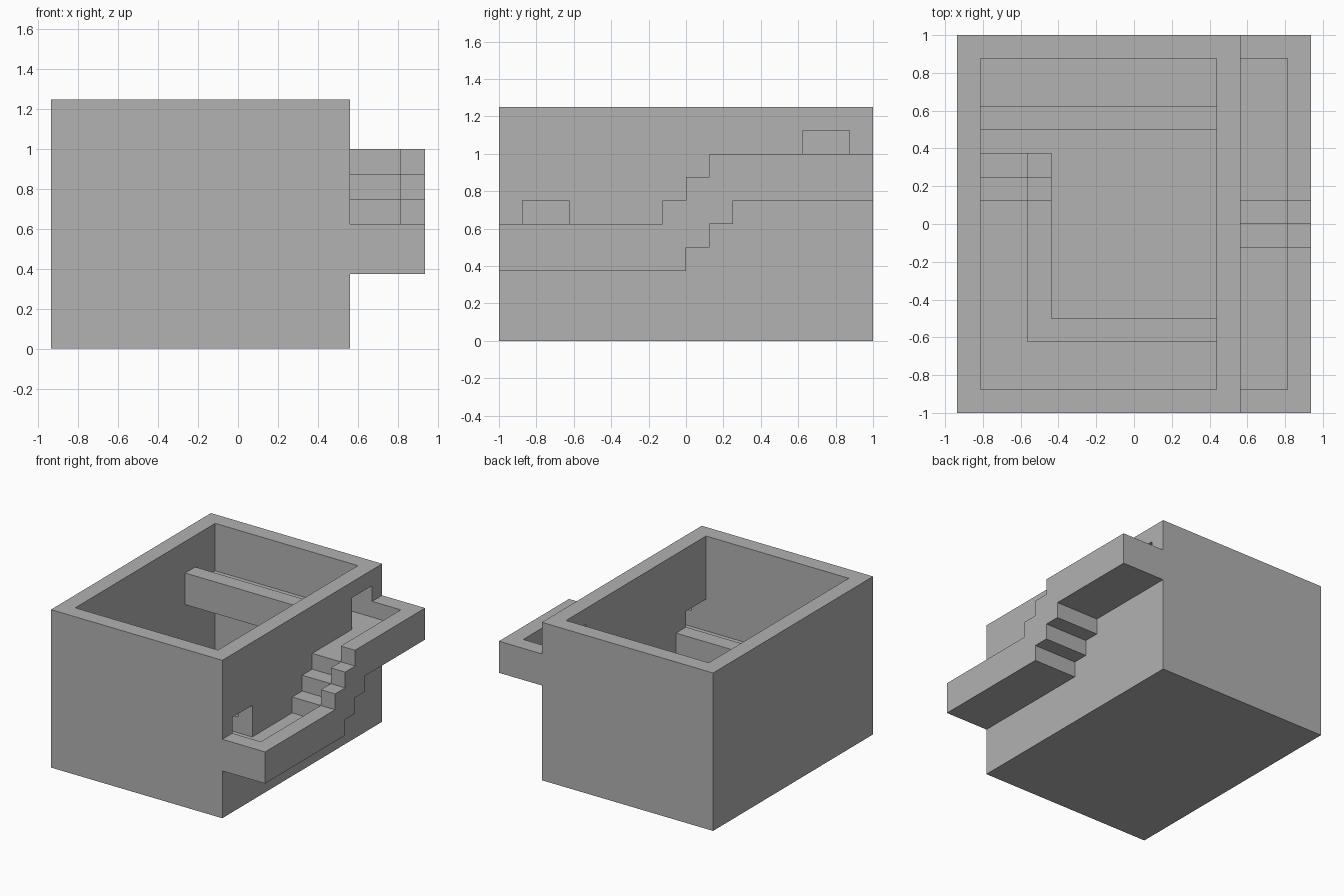
import bpy
import bmesh

U = 0.125  # one building module

if "Cube" in bpy.data.objects:
    bpy.data.objects.remove(bpy.data.objects["Cube"], do_unlink=True)

stone = bpy.data.materials.new("plain_grey")
stone.use_nodes = True
grey = (0.445, 0.445, 0.445, 1)
stone.diffuse_color = grey
stone.node_tree.nodes["Principled BSDF"].inputs["Base Color"].default_value = grey


def prism(name, x0, x1, profile):
    """Extrude a (y, z) profile, given in modules, from x0 to x1."""
    bm = bmesh.new()
    ring = [bm.verts.new(((x0 - 7.5) * U, y * U, z * U)) for y, z in profile]
    face = bm.faces.new(ring)
    ext = bmesh.ops.extrude_face_region(bm, geom=[face])
    verts = [v for v in ext["geom"] if isinstance(v, bmesh.types.BMVert)]
    bmesh.ops.translate(bm, verts=verts, vec=((x1 - x0) * U, 0, 0))
    bmesh.ops.recalc_face_normals(bm, faces=bm.faces)
    mesh = bpy.data.meshes.new(name)
    bm.to_mesh(mesh)
    bm.free()
    mesh.materials.append(stone)
    ob = bpy.data.objects.new(name, mesh)
    bpy.context.collection.objects.link(ob)
    return ob


def rect(y0, y1, z0, z1):
    return [(y0, z0), (y1, z0), (y1, z1), (y0, z1)]


def flight(y, z, steps, rise):
    """Corner points of a flight of steps that starts at (y, z)."""
    pts = []
    for i in range(steps):
        pts += [(y + i, z + i * rise), (y + i, z + (i + 1) * rise)]
    return pts


def combine(target, tool, operation="DIFFERENCE"):
    mod = target.modifiers.new("shape", "BOOLEAN")
    mod.operation = operation
    mod.solver = "EXACT"
    mod.object = tool
    bpy.context.view_layer.objects.active = target
    bpy.ops.object.modifier_apply(modifier=mod.name)
    bpy.data.objects.remove(tool, do_unlink=True)


# Open-topped walls with a floor and two doorways
walls = prism("walls", 0, 12, rect(-8, 8, 0, 10))
combine(walls, prism("cavity", 1, 11, rect(-7, 7, 1, 11)))
combine(walls, prism("lower_doorway", 10, 13, rect(-7, -5, 4, 6)))
combine(walls, prism("upper_doorway", 10, 13, rect(5, 7, 7, 9)))

# Outer balcony that climbs between the doorways, hollowed to leave a parapet
underside = flight(0, 3, 3, 1)[::-1]
balcony = prism("outer_balcony", 12, 15,
                [(-8, 5)] + flight(-1, 5, 3, 1) + [(8, 8), (8, 6)] + underside + [(-8, 3)])
combine(balcony, prism("balcony_path", 11, 14,
                       [(-7, 4)] + flight(-1, 4, 3, 1) + [(7, 7), (7, 12), (-7, 12)]))

# Upper inner walkway with its parapet
prism("upper_walkway", 1, 11, [(4, 6), (7, 6), (7, 7), (5, 7), (5, 8), (4, 8)])

# Lower inner walkway, turning the corner and stepping down to the floor
stairs = prism("lower_walkway", 1, 4,
               [(-7, 5)] + flight(1, 5, 2, -1) + [(3, 3), (3, 1)]
               + flight(0, 3, 2, -1)[::-1] + [(-7, 3)])
combine(stairs, prism("front_run", 4, 11, rect(-7, -4, 3, 5)), "UNION")
combine(stairs, prism("stair_path", 0, 3,
                      [(-8, 4)] + flight(1, 4, 2, -1) + [(4, 2), (4, 9), (-8, 9)]))
combine(stairs, prism("front_path", 2, 12, rect(-8, -5, 4, 9)))
